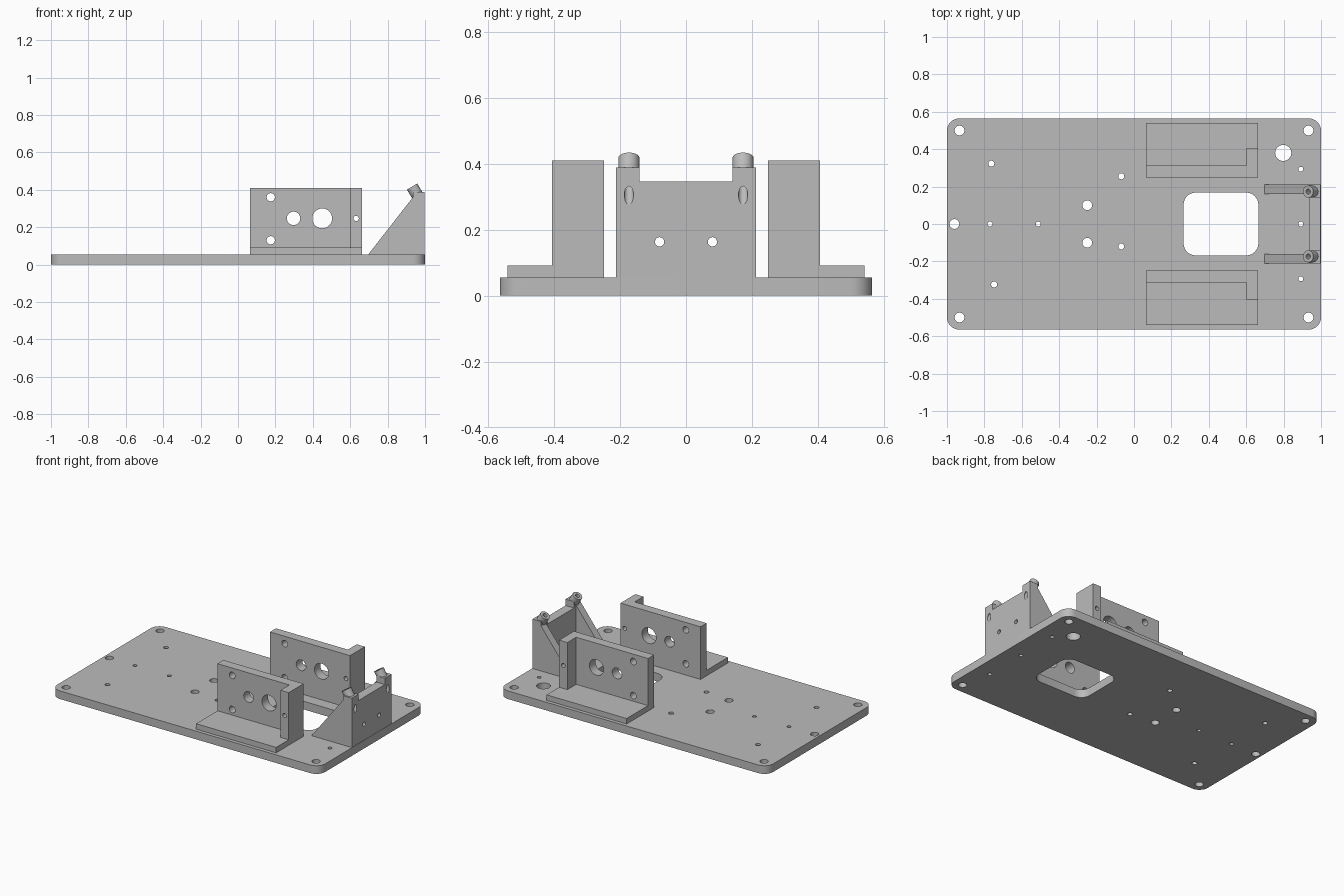
import bpy, bmesh, math
from mathutils import Vector

if "Cube" in bpy.data.objects:
    bpy.data.objects.remove(bpy.data.objects["Cube"], do_unlink=True)

grey = bpy.data.materials.new("machined grey")
grey.use_nodes = True
grey.diffuse_color = (0.5, 0.5, 0.5, 1)
grey.node_tree.nodes["Principled BSDF"].inputs["Base Color"].default_value = (0.5, 0.5, 0.5, 1)

AXES = {"x": Vector((1, 0, 0)), "y": Vector((0, 1, 0)), "z": Vector((0, 0, 1))}


def prism(bm, points, axis, lo, hi):
    """Extrude a 2D outline along an axis; the outline uses the other two axes in order."""
    def place(p):
        return {"x": (lo, *p), "y": (p[0], lo, p[1]), "z": (*p, lo)}[axis]
    face = bm.faces.new([bm.verts.new(place(p)) for p in points])
    ext = bmesh.ops.extrude_face_region(bm, geom=[face])
    moved = [v for v in ext["geom"] if isinstance(v, bmesh.types.BMVert)]
    bmesh.ops.translate(bm, verts=moved, vec=AXES[axis] * (hi - lo))


def rounded_rect(x0, x1, y0, y1, r, steps=8):
    corners = [(x1 - r, y1 - r), (x0 + r, y1 - r), (x0 + r, y0 + r), (x1 - r, y0 + r)]
    return [(cx + r * math.cos(a), cy + r * math.sin(a))
            for i, (cx, cy) in enumerate(corners)
            for a in [(i + k / steps) * math.pi / 2 for k in range(steps + 1)]]


def rod(bm, start, direction, length, radius):
    """Round bar from a start point along a direction."""
    d = Vector(direction).normalized()
    mat = d.to_track_quat("Z", "Y").to_matrix().to_4x4()
    mat.translation = Vector(start) + d * length / 2
    bmesh.ops.create_cone(bm, cap_ends=True, segments=32, radius1=radius,
                          radius2=radius, depth=length, matrix=mat)


def finish(name, bm):
    bmesh.ops.recalc_face_normals(bm, faces=bm.faces[:])
    mesh = bpy.data.meshes.new(name)
    bm.to_mesh(mesh)
    bm.free()
    mesh.materials.append(grey)
    obj = bpy.data.objects.new(name, mesh)
    bpy.context.collection.objects.link(obj)
    return obj


def drill(obj, cutter_bm):
    """Cut the holes out of a part, then drop the cutter."""
    cutter = finish("cutter", cutter_bm)
    cutter.hide_render = True
    mod = obj.modifiers.new("holes", "BOOLEAN")
    mod.operation, mod.solver, mod.object = "DIFFERENCE", "EXACT", cutter
    select(obj)
    bpy.ops.object.modifier_apply(modifier=mod.name)
    bpy.data.objects.remove(cutter, do_unlink=True)
    select(obj)
    bpy.ops.object.shade_smooth_by_angle(angle=math.radians(30))


def select(obj):
    bpy.ops.object.select_all(action="DESELECT")
    obj.select_set(True)
    bpy.context.view_layer.objects.active = obj


# Base plate with window and screw holes
BASE = 0.055
bm = bmesh.new()
prism(bm, rounded_rect(-1, 1, -0.564, 0.564, 0.065), "z", 0, BASE)
base = finish("base_plate", bm)
cut = bmesh.new()
prism(cut, rounded_rect(0.265, 0.665, -0.168, 0.168, 0.065), "z", -0.1, 0.2)
holes = {
    0.026: [(-0.933, 0.5), (-0.933, -0.5), (0.933, 0.5), (0.933, -0.5),
            (-0.96, 0), (-0.25, 0.1), (-0.25, -0.1)],
    0.016: [(-0.763, 0.323), (-0.748, -0.323), (-0.068, 0.255), (-0.068, -0.12)],
    0.013: [(-0.77, 0), (-0.512, 0), (0.892, 0.293), (0.892, 0), (0.892, -0.293)],
    0.043: [(0.798, 0.38)],
}
for radius, spots in holes.items():
    for x, y in spots:
        rod(cut, (x, y, -0.1), AXES["z"], 0.3, radius)
drill(base, cut)

# Motor brackets, one each side: flange, wall and end post
X0, X1, POST, FLANGE = 0.065, 0.663, 0.602, 0.092
for side, s in (("left", 1), ("right", -1)):
    inner, wall, post, outer = (s * v for v in (0.248, 0.312, 0.406, 0.54))
    bm = bmesh.new()
    prism(bm, [(X0, inner), (X1, inner), (X1, outer), (X0, outer)], "z", BASE, FLANGE)
    finish("bracket_flange_" + side, bm)

    bm = bmesh.new()
    prism(bm, [(X0, inner), (X1, inner), (X1, post), (POST, post), (POST, wall), (X0, wall)],
          "z", FLANGE, 0.41)
    upright = finish("bracket_wall_" + side, bm)
    cut = bmesh.new()
    for x, z, r in [(0.175, 0.36, 0.022), (0.175, 0.13, 0.022), (0.297, 0.247, 0.036),
                    (0.45, 0.247, 0.053), (0.632, 0.247, 0.014)]:
        rod(cut, (x, s * 0.1, z), (0, s, 0), 0.5, r)
    drill(upright, cut)

# End plate with raised ears
PX0, PX1, W, EAR, BOSS = 0.935, 0.998, 0.212, 0.141, 0.173
TILT = Vector((0.51, 0, -0.86)).normalized()
bm = bmesh.new()
prism(bm, [(-W, BASE), (W, BASE), (W, 0.388), (EAR, 0.388), (EAR, 0.345),
           (-EAR, 0.345), (-EAR, 0.388), (-W, 0.388)], "x", PX0, PX1)
end_plate = finish("end_plate", bm)
cut = bmesh.new()
for s in (1, -1):
    rod(cut, (0.8, s * 0.08, 0.163), AXES["x"], 0.4, 0.014)
    rod(cut, Vector((0.931, s * BOSS, 0.417)) - TILT * 0.1, TILT, 0.4, 0.014)
drill(end_plate, cut)

# Gussets and tilted bored bosses
for side, s in (("left", 1), ("right", -1)):
    bm = bmesh.new()
    prism(bm, [(0.697, BASE), (PX0, BASE), (PX0, 0.36)], "y", s * 0.16, s * W)
    finish("gusset_" + side, bm)

    top = Vector((0.931, s * BOSS, 0.417))
    bm = bmesh.new()
    rod(bm, top, TILT, 0.07, 0.032)
    boss = finish("boss_" + side, bm)
    cut = bmesh.new()
    rod(cut, top - TILT * 0.1, TILT, 0.4, 0.014)
    drill(boss, cut)
